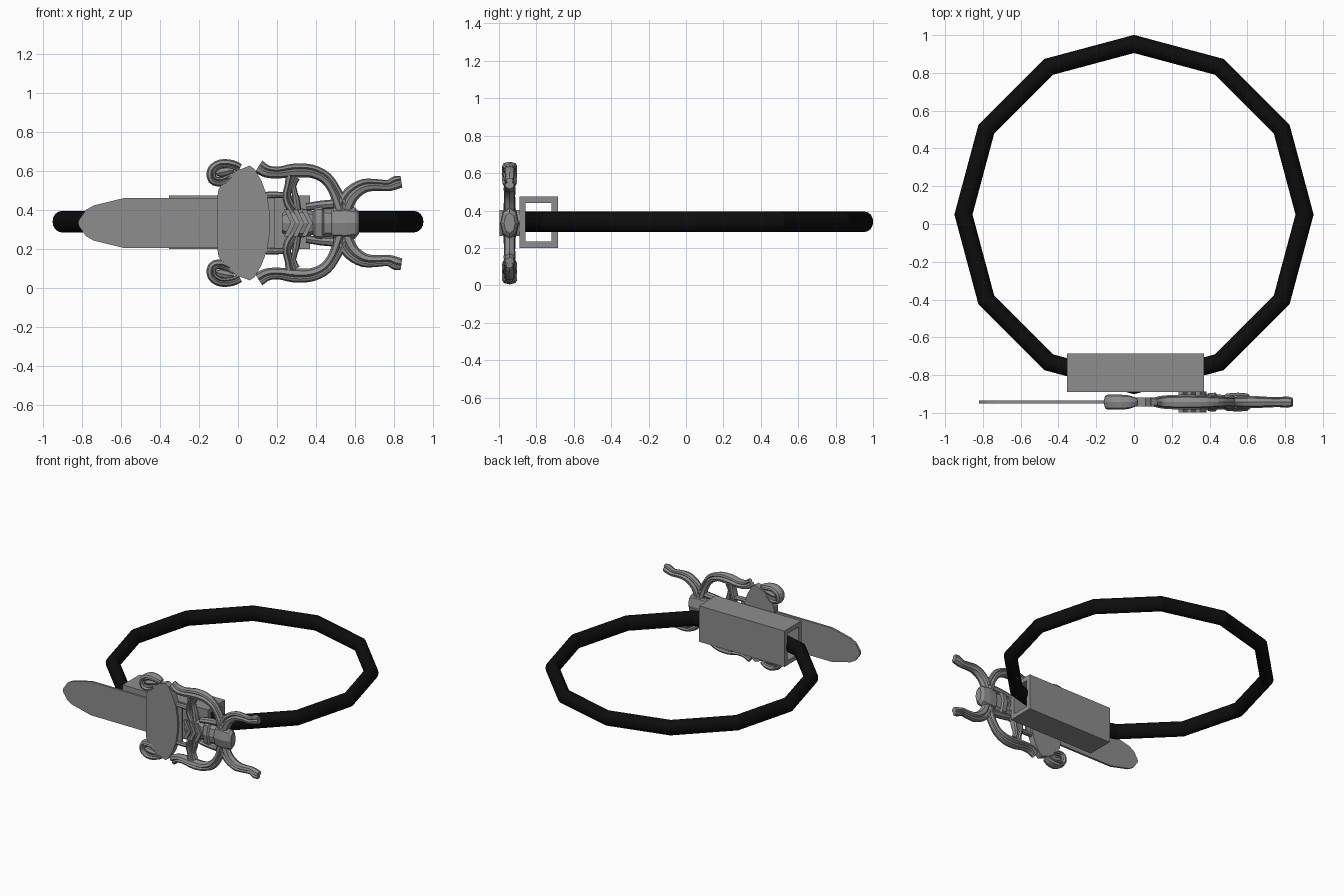
import bpy, bmesh, math
from mathutils import Vector

if "Cube" in bpy.data.objects:
    bpy.data.objects.remove(bpy.data.objects["Cube"])

ZC, YC = 0.333, -0.943          # centre line of the sword ornament


def material(name, v):
    m = bpy.data.materials.new(name)
    m.diffuse_color = (v, v, v, 1)
    m.use_nodes = True
    m.node_tree.nodes["Principled BSDF"].inputs["Base Color"].default_value = m.diffuse_color
    return m


STEEL = material("steel_grey", 0.27)
BLACK = material("black_rubber", 0.004)


def finish(name, bm, mat, smooth=None):
    bmesh.ops.recalc_face_normals(bm, faces=bm.faces[:])
    me = bpy.data.meshes.new(name)
    bm.to_mesh(me)
    bm.free()
    ob = bpy.data.objects.new(name, me)
    bpy.context.collection.objects.link(ob)
    me.materials.append(mat)
    if smooth:
        bpy.ops.object.select_all(action='DESELECT')
        ob.select_set(True)
        bpy.context.view_layer.objects.active = ob
        bpy.ops.object.shade_smooth_by_angle(angle=math.radians(smooth))
    return ob


def plate(name, pts, half, y=YC):
    """Flat prism from an (x, z) outline."""
    bm = bmesh.new()
    f = bm.faces.new([bm.verts.new((x, y - half, z)) for x, z in pts])
    r = bmesh.ops.extrude_face_region(bm, geom=[f])
    vs = [v for v in r["geom"] if isinstance(v, bmesh.types.BMVert)]
    bmesh.ops.translate(bm, verts=vs, vec=(0, 2 * half, 0))
    return finish(name, bm, STEEL)


def symmetric(top):
    """Complete an upper outline with its mirror below the centre line."""
    return top + [(x, 2 * ZC - z) for x, z in reversed(top) if abs(z - ZC) > 1e-4]


def spline(pts, n):
    if n < 2:
        return [Vector(p) for p in pts]
    P = [Vector(p) for p in pts]
    P = [2 * P[0] - P[1]] + P + [2 * P[-1] - P[-2]]
    out = []
    for i in range(1, len(P) - 2):
        a, b, c, d = P[i - 1:i + 3]
        for k in range(n):
            t = k / n
            out.append(0.5 * (2 * b + (c - a) * t + (2 * a - 5 * b + 4 * c - d) * t * t
                              + (3 * b - a - 3 * c + d) * t ** 3))
    return out + [P[-2]]


ROUND = [(math.cos(a * math.pi / 4), math.sin(a * math.pi / 4)) for a in range(8)]
# ornate cross-section: two ridges with a groove between them, front and back
GROOVED = [(1, 0), (.8, .65), (.45, .8), (.2, .5), (-.1, 1), (-.7, .8),
           (-1, 0), (-.7, -.8), (-.1, -1), (.2, -.5), (.45, -.8), (.8, -.65)]


def strand(name, pts, section=GROOVED, n=3, flip=1, smooth=None):
    """Sweep a section along (x, z, half width, half depth) points."""
    P = spline(pts, n)
    bm = bmesh.new()
    rings = []
    for i, p in enumerate(P):
        t = (P[min(i + 1, len(P) - 1)] - P[max(i - 1, 0)])
        t = Vector((t[0], t[1])).normalized()
        nx, nz = -t.y, t.x
        rings.append([bm.verts.new((p[0] + nx * u * p[2], YC + v * p[3],
                                    ZC + flip * (p[1] - ZC + nz * u * p[2])))
                      for u, v in section])
    m = len(section)
    for a, b in zip(rings, rings[1:]):
        for k in range(m):
            bm.faces.new((a[k], a[(k + 1) % m], b[(k + 1) % m], b[k]))
    bm.faces.new(rings[0])
    bm.faces.new(rings[-1])
    return finish(name, bm, STEEL, smooth)


# --- ring: twelve straight tube segments
bpy.ops.mesh.primitive_torus_add(major_segments=12, minor_segments=16,
                                 major_radius=0.903, minor_radius=0.048,
                                 location=(0, 0.05, 0.34))
ring = bpy.context.object
ring.name = "ring_band"
ring.scale.z = 1.15
ring.data.materials.append(BLACK)

# --- hollow rectangular sleeve around the ring
bm = bmesh.new()
loops = []
for x in (-0.355, 0.37):
    for y0, y1, z0, z1 in ((-.89, -.685, .2, .475), (-.857, -.72, .234, .441)):
        loops.append([bm.verts.new((x, y, z)) for y, z in
                      ((y0, z0), (y1, z0), (y1, z1), (y0, z1))])
lo, li, ro, ri = loops
for a, b in ((lo, ro), (li, ri), (lo, li), (ro, ri)):
    for k in range(4):
        j = (k + 1) % 4
        bm.faces.new((a[k], a[j], b[j], b[k]))
finish("sleeve", bm, STEEL)

# --- blade with tang, and the flat guard shield
plate("blade", symmetric([(-.82, ZC), (-.815, .35), (-.78, .40), (-.74, .423),
                          (-.58, .462), (.19, .462)]), 0.008)
plate("guard_shield", symmetric([(-.105, .47), (-.10, .505), (-.07, .55), (-.01, .60),
                                 (.06, .627), (.085, .61), (.12, .55),
                                 (.15, .47), (.162, .39), (.165, ZC)]), 0.024)

# --- parts mirrored above and below the centre line
for flip, side in ((1, "upper"), (-1, "lower")):
    strand(f"guard_curl_{side}", [(.01, .615, .022, .022), (-.03, .632, .024, .036),
                                  (-.09, .635, .024, .04), (-.132, .605, .025, .04),
                                  (-.13, .557, .025, .04), (-.085, .545, .024, .034),
                                  (-.02, .575, .02, .022)], flip=flip)
    strand(f"curl_bead_{side}", [(-.11, .585, .012, .03), (-.09, .592, .026, .036),
                                 (-.05, .60, .024, .034), (-.02, .605, .012, .022)],
           ROUND, 1, flip)
    # outer bow from the guard round to the pommel
    strand(f"bow_{side}", [(.105, .622, .036, .024), (.15, .597, .032, .034),
                           (.21, .592, .03, .038), (.29, .602, .036, .04),
                           (.38, .598, .034, .036), (.452, .562, .032, .03),
                           (.498, .495, .032, .028), (.528, .42, .04, .03),
                           (.55, .36, .04, .03)], flip=flip)
    # inner strut between bow and grip
    strand(f"strut_{side}", [(.275, .59, .03, .032), (.262, .53, .022, .03),
                             (.25, .475, .022, .03), (.262, .43, .025, .032),
                             (.295, .38, .025, .034)], flip=flip)
    strand(f"strut_inner_{side}", [(.30, .565, .018, .024), (.285, .52, .013, .022),
                                   (.297, .46, .018, .026), (.305, .40, .02, .03)],
           ROUND, 2, flip)
    # scroll link from guard to grip
    strand(f"link_{side}", [(.14, .475, .018, .02), (.19, .478, .016, .022),
                            (.25, .475, .016, .022)], ROUND, 2, flip)
    # side lobe joining collar and bow
    strand(f"collar_lobe_{side}", [(.35, .415, .02, .03), (.42, .425, .022, .028),
                                   (.49, .43, .024, .026)], ROUND, 2, flip)
    # pommel horn
    strand(f"horn_{side}", [(.535, .37, .045, .028), (.55, .43, .046, .03),
                            (.585, .485, .042, .03), (.645, .523, .036, .032),
                            (.71, .528, .03, .028), (.77, .525, .029, .027),
                            (.81, .54, .034, .03), (.838, .545, .03, .024)], flip=flip)

# --- faceted grip and pommel along the centre line
strand("grip", [(.225, ZC, .05, .03), (.26, ZC, .07, .042), (.33, ZC, .075, .05),
                (.385, ZC, .06, .04), (.395, ZC, .095, .048), (.43, ZC, .10, .05),
                (.44, ZC, .075, .04), (.48, ZC, .07, .038), (.49, ZC, .085, .046),
                (.55, ZC, .09, .05), (.60, ZC, .08, .046), (.62, ZC, .055, .03)],
       ROUND, 1)

# --- chevron ridges on front and back of the grip
for i in range(3):
    x = 0.235 + i * 0.045
    for s, face in ((-1, "front"), (1, "back")):
        plate(f"chevron_{face}_{i}",
              [(x, ZC + .07), (x + .025, ZC + .07), (x + .06, ZC), (x + .025, ZC - .07),
               (x, ZC - .07), (x + .035, ZC)], 0.009, YC + s * 0.046)
